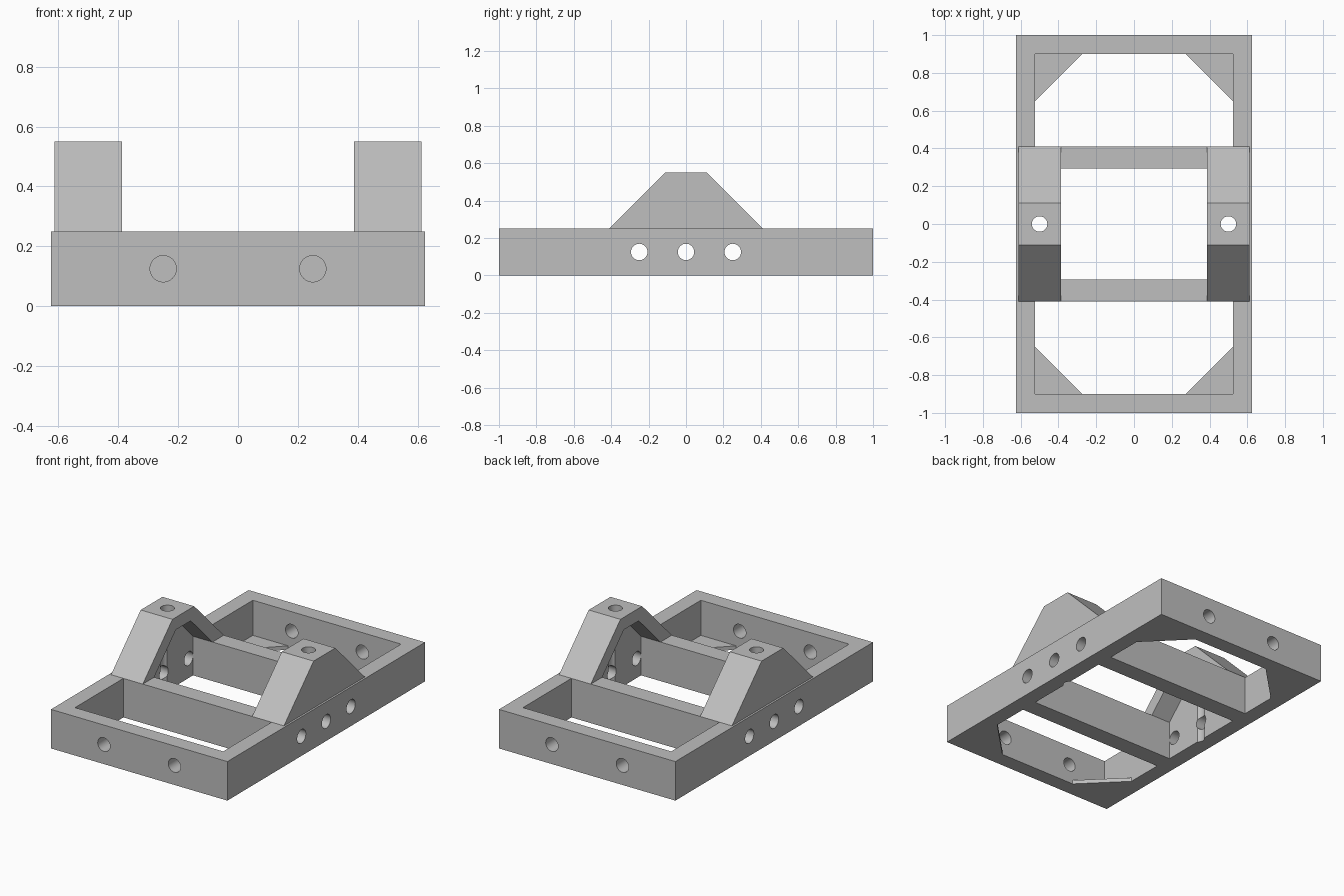
import bpy, bmesh, math
from mathutils import Matrix, Vector

if "Cube" in bpy.data.objects:
    bpy.data.objects.remove(bpy.data.objects["Cube"])

grey = bpy.data.materials.new("light_grey")
grey.diffuse_color = (0.52, 0.52, 0.52, 1)
grey.use_nodes = True
grey.node_tree.nodes["Principled BSDF"].inputs["Base Color"].default_value = grey.diffuse_color


def prism(name, pts, axis, lo, hi):
    """Extrude a 2D outline along x (pts are y,z) or along z (pts are x,y)."""
    def place(p, t):
        return (t, p[0], p[1]) if axis == "x" else (p[0], p[1], t)
    bm = bmesh.new()
    a = [bm.verts.new(place(p, lo)) for p in pts]
    b = [bm.verts.new(place(p, hi)) for p in pts]
    bm.faces.new(a)
    bm.faces.new(b)
    n = len(pts)
    for i in range(n):
        j = (i + 1) % n
        bm.faces.new((a[i], a[j], b[j], b[i]))
    return finish(name, bm)


def finish(name, bm):
    bmesh.ops.recalc_face_normals(bm, faces=bm.faces)
    me = bpy.data.meshes.new(name)
    bm.to_mesh(me)
    bm.free()
    me.materials.append(grey)
    ob = bpy.data.objects.new(name, me)
    bpy.context.collection.objects.link(ob)
    return ob


def box(name, x0, x1, y0, y1, z0, z1):
    return prism(name, [(x0, y0), (x1, y0), (x1, y1), (x0, y1)], "z", z0, z1)


def rod(center, axis, radius, length):
    bm = bmesh.new()
    rot = Vector((0, 0, 1)).rotation_difference(Vector(axis)).to_matrix().to_4x4()
    bmesh.ops.create_cone(bm, cap_ends=True, segments=32, radius1=radius,
                          radius2=radius, depth=length,
                          matrix=Matrix.Translation(center) @ rot)
    return finish("hole_cutter", bm)


def cut(ob, cutter):
    cutter.hide_render = True
    m = ob.modifiers.new("cut", "BOOLEAN")
    m.operation = "DIFFERENCE"
    m.solver = "EXACT"
    m.object = cutter
    bpy.context.view_layer.objects.active = ob
    bpy.ops.object.modifier_apply(modifier=m.name)
    bpy.data.objects.remove(cutter)


def smooth(ob):
    bpy.ops.object.select_all(action="DESELECT")
    ob.select_set(True)
    bpy.context.view_layer.objects.active = ob
    bpy.ops.object.shade_smooth_by_angle(angle=math.radians(30))


W, H = 0.625, 0.25          # frame half width and height
IN = 0.525                  # inner face of the side walls
BO, BI = 0.41, 0.295        # cross beam outer and inner y

# Base frame with three open bays, leaving two cross beams
frame = box("base_frame", -W, W, -1, 1, 0, H)
for y0, y1 in ((-0.9, -BO), (-BI, BI), (BO, 0.9)):
    cut(frame, box("bay_cutter", -IN, IN, y0, y1, -0.1, H + 0.1))

# Bolt holes through the side and end walls
for s in (-1, 1):
    for y in (-0.25, 0, 0.25):
        cut(frame, rod((s * 0.575, y, 0.125), (1, 0, 0), 0.044, 0.2))
    for x in (-0.25, 0.25):
        cut(frame, rod((x, s * 0.95, 0.125), (0, 1, 0), 0.044, 0.2))
    # Clearance under the tower's vertical hole
    cut(frame, rod((s * 0.5, 0, 0.125), (0, 0, 1), 0.041, 0.4))
smooth(frame)

# Thin triangular gussets in the four bottom corners
for sx, side in ((-1, "left"), (1, "right")):
    for sy, end in ((-1, "front"), (1, "back")):
        prism(f"gusset_{end}_{side}",
              [(sx * IN, sy * 0.9), (sx * 0.275, sy * 0.9), (sx * IN, sy * 0.65)],
              "z", 0, 0.025)

# Towers: sloped arches, closed on the outside and open towards the middle
for s, side in ((-1, "left"), (1, "right")):
    tower = prism(f"tower_{side}",
                  [(-BO, H), (BO, H), (0.11, 0.55), (-0.11, 0.55)],
                  "x", s * 0.3875, s * 0.6125)
    d = 0.05
    cut(tower, prism("arch_cutter",
                     [(-BI - d, H - d), (BI + d, H - d), (0.075, 0.47), (-0.075, 0.47)],
                     "x", s * 0.3, s * IN))
    cut(tower, rod((s * 0.5, 0, 0.4), (0, 0, 1), 0.041, 0.6))
    smooth(tower)
